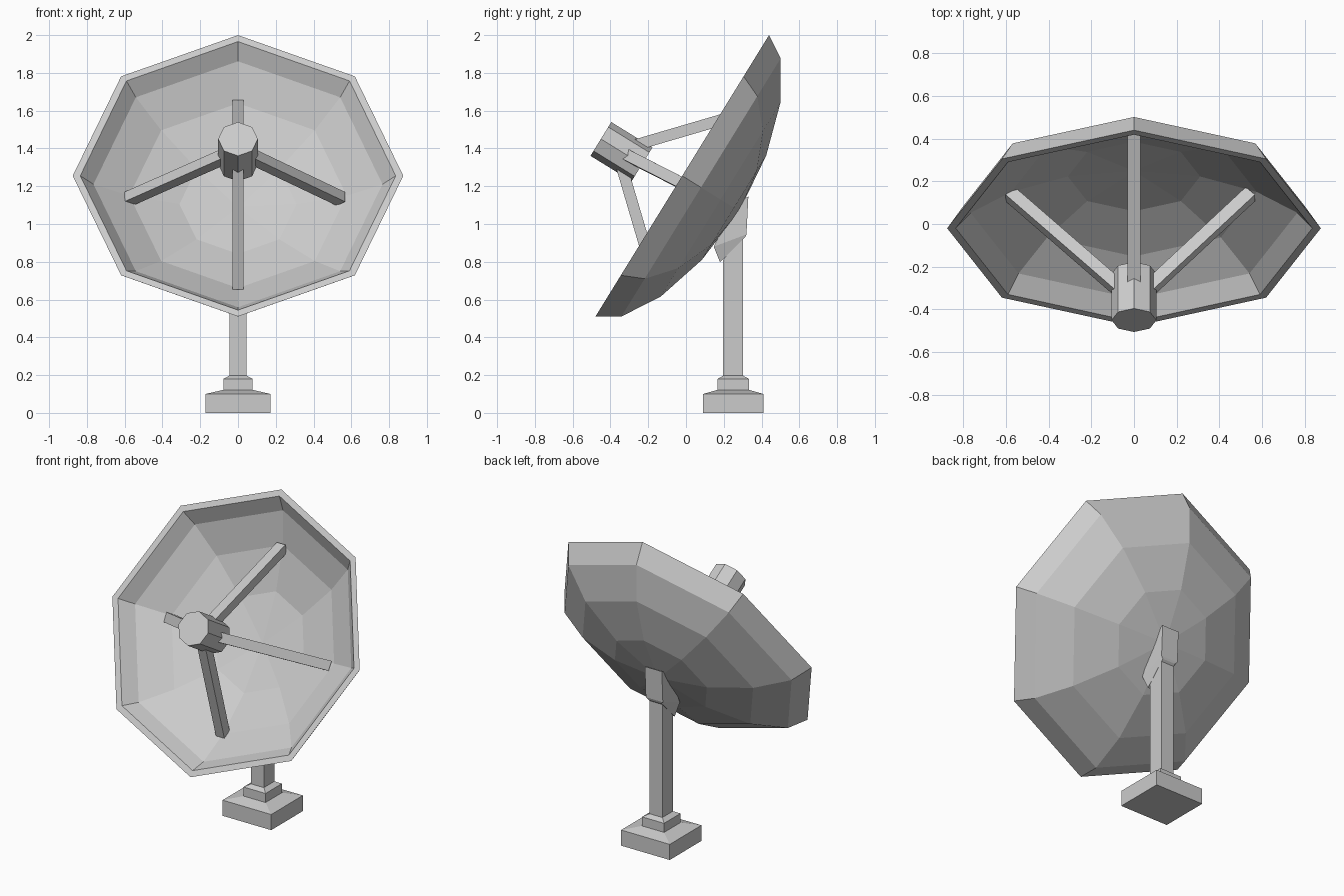
import bpy, bmesh
from math import sin, cos, pi
from mathutils import Vector, Matrix

if "Cube" in bpy.data.objects:
    bpy.data.objects.remove(bpy.data.objects["Cube"])

# Tilted dish frame: local x across, local y up the rim, local z out of the bowl
U = Vector((0, 0.525, 0.851)).normalized()
N = Vector((1, 0, 0)).cross(U)
TILT = Matrix(((1, U.x, N.x, 0), (0, U.y, N.y, -0.02), (0, U.z, N.z, 1.255), (0, 0, 0, 1)))


def loft(name, rings, matrix=Matrix()):
    """Skin a list of equally sized point rings and cap both ends."""
    bm = bmesh.new()
    rows = [[bm.verts.new(matrix @ Vector(p)) for p in ring] for ring in rings]
    n = len(rows[0])
    for a, b in zip(rows, rows[1:]):
        for i in range(n):
            j = (i + 1) % n
            bm.faces.new((a[i], a[j], b[j], b[i]))
    if (Vector(rings[0][0]) - Vector(rings[0][1])).length > 1e-6:
        bm.faces.new(rows[0])
        bm.faces.new(rows[-1])
    bmesh.ops.remove_doubles(bm, verts=bm.verts, dist=1e-5)
    bmesh.ops.recalc_face_normals(bm, faces=bm.faces)
    mesh = bpy.data.meshes.new(name)
    bm.to_mesh(mesh)
    bm.free()
    obj = bpy.data.objects.new(name, mesh)
    bpy.context.collection.objects.link(obj)
    return obj


def octagon(r, z, y=0):
    return [(r * cos(i * pi / 4), y + r * sin(i * pi / 4), z) for i in range(8)]


def rect(hx, hy, z, y=0.25):
    return [(-hx, y - hy, z), (hx, y - hy, z), (hx, y + hy, z), (-hx, y + hy, z)]


def edge_pair(hx, front, back):
    """Rectangle spanning x between a front and a back (y, z) point."""
    return [(-hx, *front), (hx, *front), (hx, *back), (-hx, *back)]


# Dish bowl: back profile, over the rim, then down the inside
profile = [(0, -0.355), (0.325, -0.322), (0.603, -0.239), (0.803, -0.117), (0.875, 0),
           (0.835, 0), (0.765, -0.085), (0.575, -0.2), (0.31, -0.285), (0, -0.315)]
loft("dish_bowl", [octagon(r, z) for r, z in profile], TILT)

# Feed receiver held in front of the bowl
FEED_Y = -0.06
loft("feed_receiver", [octagon(0.105, z, FEED_Y) for z in (0.213, 0.469)], TILT)

# Four struts from the receiver to the bowl
for name, direction, reach in (("right", (1, 0), 0.545), ("top", (0, 1), 0.56),
                               ("left", (-1, 0), 0.58), ("bottom", (0, -1), 0.575)):
    d = Vector((*direction, 0))
    start = d * 0.07 + Vector((0, FEED_Y, 0.295))
    end = d * reach + Vector((0, -0.02 if d.x else 0, -0.2))
    side = Vector((-d.y, d.x, 0)) * 0.03
    normal = (end - start).cross(side).normalized() * 0.03
    section = (side + normal, side - normal, -side - normal, -side + normal)
    loft(name + "_strut", [[p + s for s in section] for p in (start, end)], TILT)

# Stepped base plinth
loft("base", [rect(0.172, 0.16, 0), rect(0.172, 0.16, 0.1), rect(0.078, 0.083, 0.122),
              rect(0.078, 0.083, 0.18), rect(0.046, 0.053, 0.197)])

# Post with slanted top
loft("post", [rect(0.045, 0.053, 0.19),
              edge_pair(0.045, (0.197, 0.81), (0.303, 0.94))])

# Flared bracket joining post to bowl
loft("bracket", [edge_pair(0.046, (0.18, 0.797), (0.315, 0.932)),
                 edge_pair(0.06, (0.147, 0.88), (0.32, 0.945)),
                 edge_pair(0.06, (0.262, 1.115), (0.33, 1.145))])
